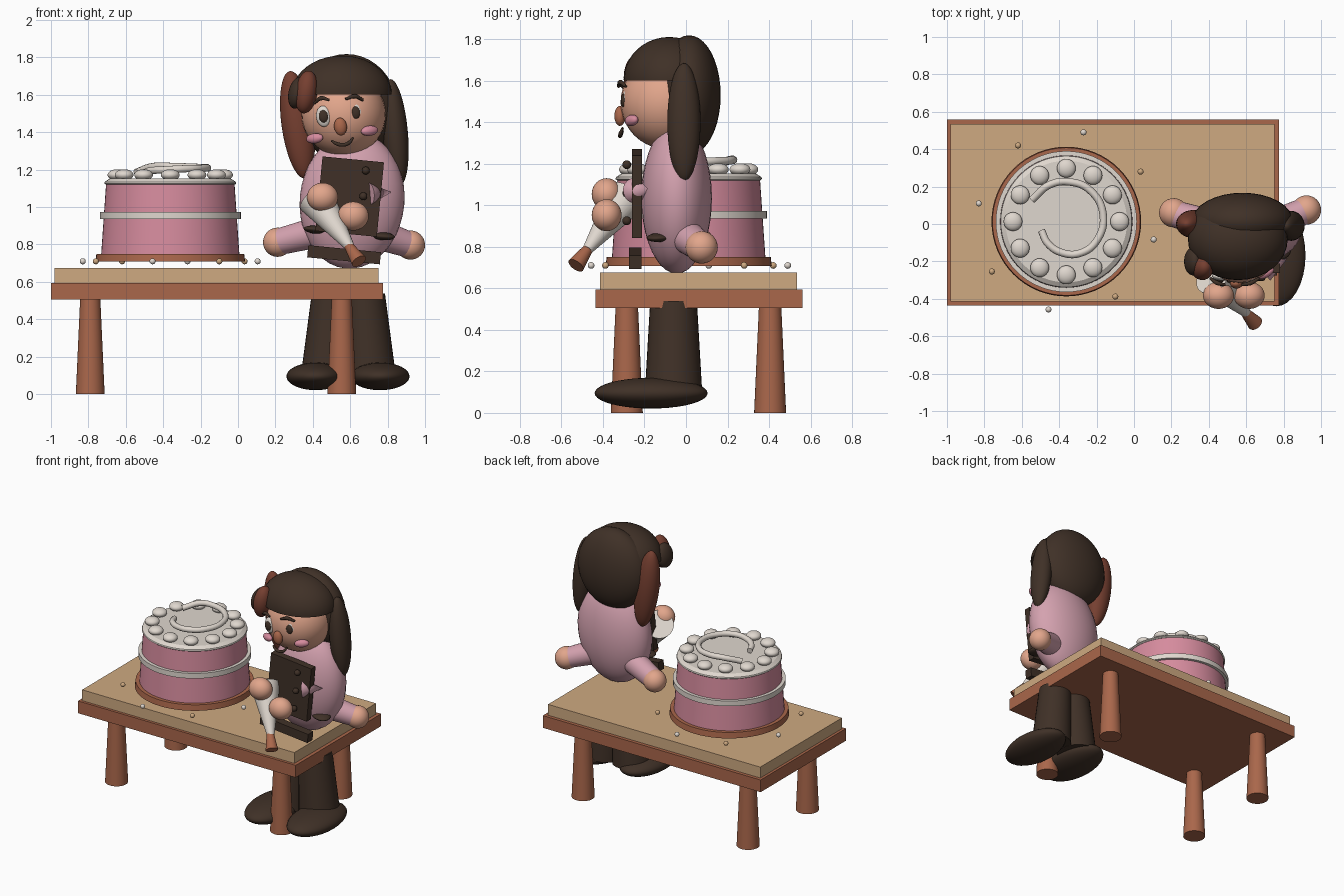
import bpy, bmesh, math
from mathutils import Vector

if "Cube" in bpy.data.objects:
    bpy.data.objects.remove(bpy.data.objects["Cube"])


def material(name, r, g, b):
    m = bpy.data.materials.new(name)
    m.use_nodes = True
    m.diffuse_color = (r, g, b, 1)
    m.node_tree.nodes["Principled BSDF"].inputs["Base Color"].default_value = (r, g, b, 1)
    return m


DARK = material("dark brown", 0.05, 0.03, 0.02)
WOOD = material("terracotta wood", 0.40, 0.135, 0.07)
BOARD = material("light wood", 0.62, 0.40, 0.22)
CAKE = material("cake pink", 0.67, 0.26, 0.34)
SHIRT = material("soft pink", 0.66, 0.36, 0.43)
SKIN = material("skin", 0.76, 0.38, 0.26)
CREAM = material("cream white", 0.74, 0.68, 0.62)
AUBURN = material("auburn", 0.18, 0.05, 0.03)


def finish(obj, name, mat, angle=40):
    obj.name = name
    obj.data.materials.append(mat)
    bpy.ops.object.select_all(action='DESELECT')
    obj.select_set(True)
    bpy.context.view_layer.objects.active = obj
    if angle:
        bpy.ops.object.shade_smooth_by_angle(angle=math.radians(angle))
    return obj


def ball(name, loc, size, mat, tilt=0.0, turn=0.0):
    bpy.ops.mesh.primitive_uv_sphere_add(segments=32, ring_count=20, location=loc)
    o = bpy.context.object
    o.scale = size if isinstance(size, tuple) else (size,) * 3
    o.rotation_euler = (0, tilt, turn)
    return finish(o, name, mat)


def cone(name, start, end, r1, r2, mat):
    a, b = Vector(start), Vector(end)
    bpy.ops.mesh.primitive_cone_add(vertices=32, radius1=r1, radius2=r2,
                                    depth=(b - a).length, location=(a + b) / 2)
    o = bpy.context.object
    o.rotation_euler = (b - a).to_track_quat('Z', 'Y').to_euler()
    return finish(o, name, mat)


def box(name, loc, size, mat, tilt=0.0):
    bpy.ops.mesh.primitive_cube_add(size=1, location=loc)
    o = bpy.context.object
    o.scale = size
    o.rotation_euler.y = tilt
    return finish(o, name, mat, 0)


def tube(name, points, radius, mat, ends=1.0):
    c = bpy.data.curves.new(name, 'CURVE')
    c.dimensions = '3D'
    c.bevel_depth = radius
    c.bevel_resolution = 3
    c.use_fill_caps = True
    s = c.splines.new('BEZIER')
    s.bezier_points.add(len(points) - 1)
    for p, co in zip(s.bezier_points, points):
        p.co = co
        p.handle_left_type = p.handle_right_type = 'AUTO'
    s.bezier_points[0].radius = s.bezier_points[-1].radius = ends
    o = bpy.data.objects.new(name, c)
    bpy.context.collection.objects.link(o)
    bpy.ops.object.select_all(action='DESELECT')
    o.select_set(True)
    bpy.context.view_layer.objects.active = o
    bpy.ops.object.convert(target='MESH')
    return finish(bpy.context.object, name, mat)


def lathe(name, loc, profile, mat, sides=64):
    bm = bmesh.new()
    rings = []
    for r, z in profile:
        rings.append([bm.verts.new((r * math.cos(2 * math.pi * i / sides),
                                    r * math.sin(2 * math.pi * i / sides), z)) for i in range(sides)])
    for lo, hi in zip(rings, rings[1:]):
        for i in range(sides):
            j = (i + 1) % sides
            bm.faces.new((lo[i], lo[j], hi[j], hi[i]))
    bm.faces.new(rings[0][::-1])
    bm.faces.new(rings[-1])
    me = bpy.data.meshes.new(name)
    bm.to_mesh(me)
    bm.free()
    o = bpy.data.objects.new(name, me)
    o.location = loc
    bpy.context.collection.objects.link(o)
    return finish(o, name, mat, 30)


# Table
box("table_frame", (-0.1125, 0.0625, 0.55), (1.775, 0.995, 0.09), WOOD)
box("table_board", (-0.115, 0.06, 0.635), (1.73, 0.95, 0.08), BOARD)
for x in (-0.79, 0.555):
    for y in (-0.285, 0.405):
        cone("table_leg", (x, y, 0), (x, y, 0.51), 0.077, 0.054, WOOD)

# Cake with plate, ribbon, icing, cream dots and swirl
CX, CY = -0.362, 0.013
centre = (CX, CY, 0)
lathe("cake_plate", centre, [(0.4, 0.708), (0.395, 0.75)], WOOD)
lathe("cake_body", centre, [(0.37, 0.74), (0.343, 1.13)], CAKE)
lathe("cake_ribbon", centre, [(0.377, 0.935), (0.377, 0.973)], CREAM)
lathe("cake_icing", centre, [(0.345, 1.12), (0.353, 1.126), (0.35, 1.135), (0.325, 1.152)], CREAM)
for i in range(12):
    a = math.radians(30 * i)
    ball("cream_dot", (CX + 0.285 * math.cos(a), CY + 0.285 * math.sin(a), 1.172),
         (0.05, 0.05, 0.03), CREAM)
swirl = [(-0.545, 0.13, 1.185), (-0.45, 0.21, 1.217), (-0.345, 0.225, 1.217), (-0.235, 0.18, 1.213),
         (-0.165, 0.05, 1.21), (-0.2, -0.09, 1.207), (-0.285, -0.155, 1.205),
         (-0.38, -0.155, 1.2), (-0.46, -0.105, 1.195), (-0.495, -0.035, 1.185)]
tube("cream_swirl", swirl, 0.02, CREAM)

# Sugar pearls, alternating colours
pearls = [(-0.62, 0.42), (-0.27, 0.49), (0.035, 0.28), (0.105, -0.083),
          (-0.1, -0.388), (-0.457, -0.457), (-0.76, -0.254), (-0.83, 0.11)]
for i, (x, y) in enumerate(pearls):
    ball("sugar_pearl", (x, y, 0.71), 0.016, CREAM if i % 2 else BOARD)

# Legs and shoes
for s in (-1, 1):
    cone("leg", (0.59 + 0.115 * s, -0.06, 0.1), (0.59 + 0.083 * s, -0.06, 0.53), 0.138, 0.113, DARK)
    ball("shoe", (0.588 + 0.172 * s, -0.168, 0.095), (0.157, 0.272, 0.074), DARK)

# Body, side arms and hands
LEAN = 0.096
ball("body", (0.61, -0.045, 1.035), (0.28, 0.17, 0.365), SHIRT, LEAN)
cone("right_arm", (0.46, -0.02, 0.875), (0.2, 0.06, 0.81), 0.085, 0.07, SHIRT)
ball("right_hand", (0.212, 0.06, 0.812), 0.078, SKIN)
cone("left_arm", (0.72, -0.02, 0.865), (0.91, 0.07, 0.8), 0.085, 0.07, SHIRT)
ball("left_hand", (0.922, 0.075, 0.797), 0.078, SKIN)
cone("sleeve_point", (0.7, -0.25, 1.07), (0.82, -0.185, 1.08), 0.06, 0, SHIRT)

# Apron
box("apron_bib", (0.597, -0.236, 1.056), (0.33, 0.05, 0.4), DARK, LEAN)
box("apron_hem", (0.567, -0.245, 0.745), (0.39, 0.06, 0.065), DARK, LEAN)
for s in (-1, 1):
    ball("apron_tie", (0.595 + 0.17 * s, -0.125, 0.862 - 0.016 * s), (0.078, 0.06, 0.022), DARK, LEAN, -0.5 * s)
for x, z in ((0.683, 1.195), (0.67, 1.058), (0.657, 0.925)):
    ball("button", (x, -0.285, z), 0.021, DARK)

# Piping bag held in front
cone("piping_bag", (0.42, -0.285, 1.04), (0.6, -0.475, 0.785), 0.1, 0.025, CREAM)
cone("piping_nozzle", (0.59, -0.468, 0.795), (0.647, -0.53, 0.71), 0.024, 0.042, WOOD)
ball("holding_hand_upper", (0.452, -0.382, 1.053), (0.083, 0.072, 0.077), SKIN)
ball("holding_hand_lower", (0.616, -0.382, 0.952), (0.083, 0.072, 0.077), SKIN)

# Head and face
ball("head", (0.565, -0.09, 1.495), 0.225, SKIN)
ROLL = -0.11
for x, z, s in ((0.457, 1.485, -1), (0.628, 1.505, 1)):
    ball("eye_white", (x, -0.283, z), (0.04, 0.022, 0.056), CREAM, ROLL, 0.2 * s)
    ball("pupil", (x, -0.3, z), (0.025, 0.014, 0.033), DARK, ROLL)
ball("nose", (0.548, -0.318, 1.43), (0.034, 0.027, 0.048), WOOD, ROLL)
ball("right_cheek", (0.41, -0.238, 1.367), (0.05, 0.025, 0.027), CAKE, ROLL, -0.5)
ball("left_cheek", (0.703, -0.262, 1.408), (0.05, 0.025, 0.027), CAKE, ROLL, 0.5)
tube("mouth", [(0.5, -0.305, 1.355), (0.53, -0.315, 1.338), (0.565, -0.318, 1.333),
               (0.595, -0.315, 1.345), (0.615, -0.305, 1.372)], 0.01, DARK, 0.6)
tube("right_brow", [(0.408, -0.29, 1.555), (0.445, -0.315, 1.582), (0.488, -0.325, 1.572)], 0.012, DARK, 0.6)
tube("left_brow", [(0.575, -0.325, 1.578), (0.625, -0.315, 1.592), (0.668, -0.29, 1.572)], 0.012, DARK, 0.6)

# Hair cap with flat fringe edge
cap = ball("hair_cap", (0.555, -0.08, 1.605), (0.267, 0.22, 0.205), DARK)
bm = bmesh.new()
bm.from_mesh(cap.data)
bmesh.ops.bisect_plane(bm, geom=bm.verts[:] + bm.edges[:] + bm.faces[:], plane_co=(0, 0, -0.02),
                       plane_no=(0, 0, 1), clear_inner=True)
bmesh.ops.holes_fill(bm, edges=[e for e in bm.edges if e.is_boundary])
bm.to_mesh(cap.data)
bm.free()
finish(cap, "hair_cap", DARK)

# Back hair and locks
ball("back_hair", (0.58, 0.015, 1.53), (0.27, 0.152, 0.288), DARK)
ball("left_lock", (0.84, -0.01, 1.4), (0.068, 0.08, 0.285), DARK, -0.09)
ball("right_lock", (0.318, 0.0, 1.44), (0.085, 0.075, 0.29), AUBURN, -0.14)
ball("right_front_lock", (0.365, -0.23, 1.615), (0.06, 0.07, 0.115), AUBURN, 0.15)
ball("right_side_lock", (0.315, -0.2, 1.61), (0.045, 0.075, 0.085), DARK, 0.2)
